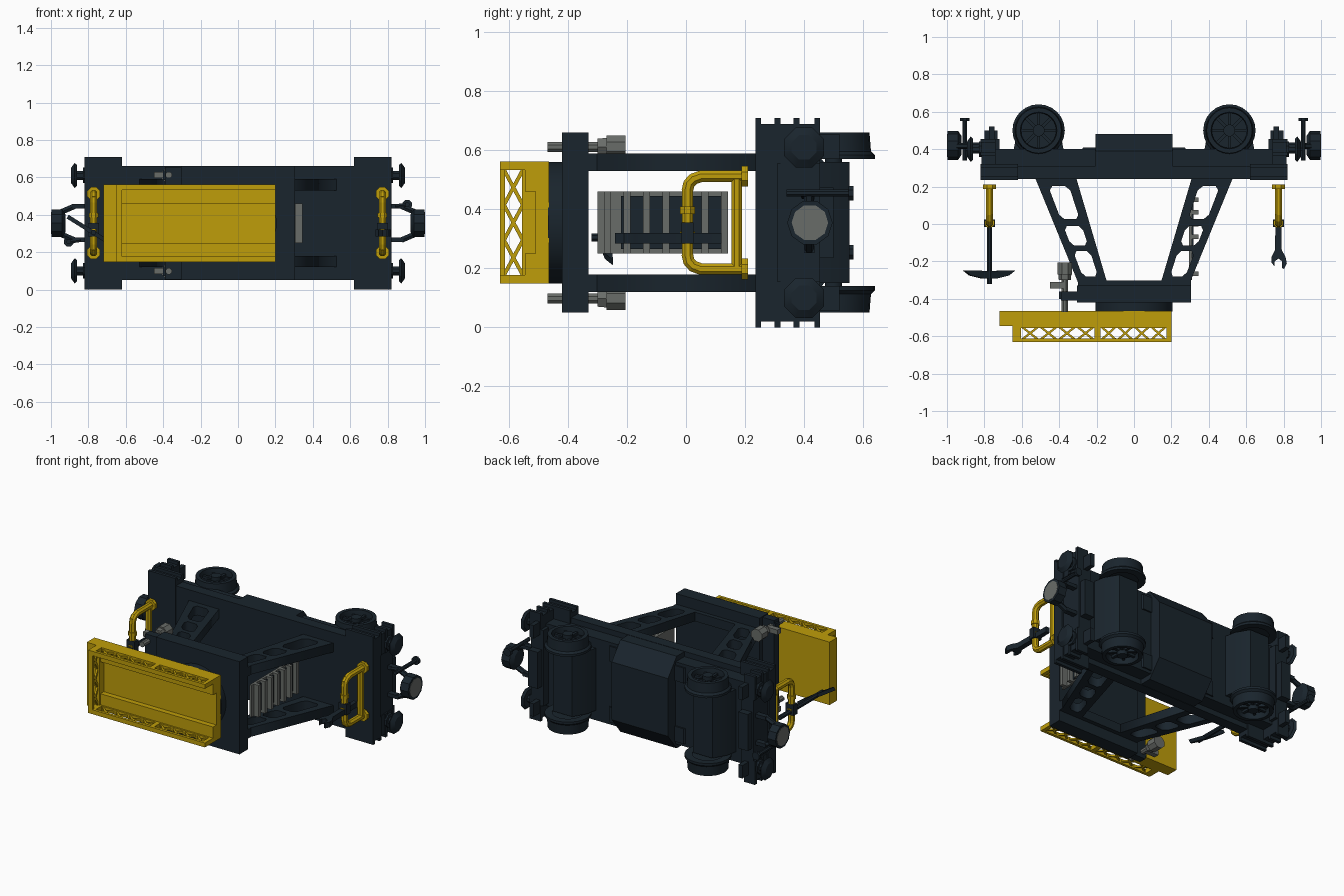
import bpy, bmesh, math
from mathutils import Matrix, Vector

if "Cube" in bpy.data.objects:
    bpy.data.objects.remove(bpy.data.objects["Cube"])

# Rail work wagon lying on its side frame: length = x, vehicle "up" = -y, width = z.
# All parts are modelled around z = 0 and lifted by CZ at the end.
CZ = 0.355
COL = {"dark": (0.010, 0.018, 0.026, 1), "yellow": (0.52, 0.34, 0.003, 1), "grey": (0.14, 0.15, 0.14, 1)}
MATS = {}
for k, c in COL.items():
    MATS[k] = bpy.data.materials.new(k + "_paint")
    MATS[k].diffuse_color = c
parts = {}


def bm_of(name, mat):
    return parts.setdefault(name, (bmesh.new(), mat))[0]


def box(name, x0, x1, y0, y1, z0, z1, mat="dark"):
    m = Matrix.Translation(((x0 + x1) / 2, (y0 + y1) / 2, (z0 + z1) / 2)) @ \
        Matrix.Diagonal((abs(x1 - x0), abs(y1 - y0), abs(z1 - z0), 1))
    bmesh.ops.create_cube(bm_of(name, mat), size=1, matrix=m)


def rod(name, p, q, r, n=8, r2=None, mat="dark"):
    p, q = Vector(p), Vector(q)
    d = q - p
    m = Matrix.Translation((p + q) / 2) @ d.to_track_quat('Z', 'Y').to_matrix().to_4x4() @ \
        Matrix.Rotation(math.pi / n, 4, 'Z')
    bmesh.ops.create_cone(bm_of(name, mat), cap_ends=True, segments=n, radius1=r,
                          radius2=r if r2 is None else r2, depth=d.length, matrix=m)


def prism(name, pts, off, mat="dark"):
    """Extrude a 3D polygon along the vector off."""
    bm = bm_of(name, mat)
    f = bm.faces.new([bm.verts.new(p) for p in pts])
    g = bmesh.ops.extrude_face_region(bm, geom=[f], use_keep_orig=True)["geom"]
    bmesh.ops.translate(bm, vec=off, verts=[v for v in g if isinstance(v, bmesh.types.BMVert)])


def lathe(name, prof, cx, cy, s, n=24, mat="dark"):
    """Closed (radius, z) profile turned about a z axis."""
    bm = bm_of(name, mat)
    rings = [[bm.verts.new((cx + r * math.cos(2 * math.pi * i / n), cy + r * math.sin(2 * math.pi * i / n), s * z))
              for i in range(n)] for r, z in prof]
    for a, b in zip(rings, rings[1:] + rings[:1]):
        for i in range(n):
            j = (i + 1) % n
            bm.faces.new((a[i], a[j], b[j], b[i]))


# ---- Underframe
box("main_frame", -.82, .82, .24, .31, -.305, .305)
box("main_frame", -.81, .81, .31, .40, -.27, .27)
prof = [(.28, .303), (.39, .303), (.48, .19), (.48, -.19), (.39, -.303), (.28, -.303)]
prism("center_tank", [(-.205, y, z) for y, z in prof], (.41, 0, 0))

for sx in (-1, 1):
    # Gussets beside the tank
    for z in (-.25, .15):
        prism("tank_gusset", [(sx * .2, .3, z), (sx * .36, .3, z), (sx * .27, .41, z), (sx * .2, .41, z)], (0, 0, .1))
    # Axle housing (octagonal prism) and axle
    pts = [(sx * .51 + dx, y, -.205) for dx, y in
           ((-.14, .36), (-.12, .47), (-.07, .555), (.07, .555), (.12, .47), (.14, .36))]
    prism("axle_housing", pts, (0, 0, .41))
    rod("axle", (sx * .51, .5, -.3), (sx * .51, .5, .3), .03, 12)
    # End beam with ribbed corner steps
    box("end_beam", sx * .62, sx * .82, .235, .31, -.335, .335)
    box("end_beam", sx * .72, sx * .81, .31, .455, -.25, .25)
    box("end_beam", sx * .73, sx * .80, .455, .50, -.12, .12)
    for s in (-1, 1):
        for x0, y in ((.62, .235), (.62, .30), (.74, .365), (.74, .435)):
            box("corner_step", sx * x0, sx * .82, y, y + .02, s * .2, s * .355)
        box("corner_step", sx * .74, sx * .815, .25, .455, s * .2, s * .335)
        box("rail_guard", sx * .745, sx * .775, .45, .52, s * .215, s * .30)
        # Flanged wheels with spokes
        lathe("wheel", [(.14, .215), (.14, .23), (.127, .242), (.122, .305), (.098, .305),
                        (.094, .285), (.094, .215)], sx * .51, .5, s)
        rod("wheel_web", (sx * .51, .5, s * .22), (sx * .51, .5, s * .265), .096, 24)
        rod("wheel_hub", (sx * .51, .5, s * .26), (sx * .51, .5, s * .305), .032, 12)
        for i in range(8):
            c, d = math.cos(i * math.pi / 4), math.sin(i * math.pi / 4)
            rod("wheel_spokes", (sx * .51 + .02 * c, .5 + .02 * d, s * .272),
                (sx * .51 + .097 * c, .5 + .097 * d, s * .272), .012, 4)
        # Buffers
        rod("buffer", (sx * .80, .40, s * .255), (sx * .83, .40, s * .255), .045, 8)
        rod("buffer", (sx * .82, .40, s * .255), (sx * .87, .40, s * .255), .026, 8)
        rod("buffer", (sx * .86, .40, s * .255), (sx * .873, .40, s * .255), .06, 8, .073)
        rod("buffer", (sx * .873, .40, s * .255), (sx * .892, .40, s * .255), .073, 8, .045)
        # Coupler yoke
        box("coupler_yoke", sx * .81, sx * .885, .40, .435, s * .078, s * .102)
        rod("coupler_yoke", (sx * .875, .417, s * .09), (sx * .945, .417, s * .06), .017, 6)
    # Coupler and release lever
    rod("coupler", (sx * .922, .42, 0), (sx * .94, .42, 0), .05, 10, .077)
    rod("coupler", (sx * .94, .42, 0), (sx * .998, .42, 0), .077, 10)
    rod("coupler_face", (sx * .99, .42, 0), (sx * 1.0, .42, 0), .062, 10, mat="grey")
    z = sx * .10
    rod("coupler_lever", (sx * .905, .34, z), (sx * .905, .56, z), .013, 8)
    rod("coupler_lever", (sx * .905, .55, z), (sx * .905, .568, z), .027, 8)
    rod("coupler_lever", (sx * .84, .40, z * .9), (sx * .905, .40, z), .012, 6)

# ---- Four slotted legs: filled 2D curves with holes
def leg_pt(u, v, sx):
    y = .25 - .59 * v
    xi, xo = .31 - .174 * v, .53 - .242 * v
    return (sx * (xi + (xo - xi) * u), y, 0)


def leg_hole(v0, v1, sx):
    c, a, b = .04, .24, .76
    return [leg_pt(u, v, sx) for u, v in ((a, v0 + c), (a + .1, v0), (b - .1, v0), (b, v0 + c),
                                          (b, v1 - c), (b - .1, v1), (a + .1, v1), (a, v1 - c))]


for s, side in ((-1, "lower"), (1, "upper")):
    cu = bpy.data.curves.new(side + "_legs", 'CURVE')
    cu.dimensions, cu.fill_mode, cu.extrude = '2D', 'BOTH', .03
    for sx in (-1, 1):
        loops = [[leg_pt(u, v, sx) for u, v in ((0, 0), (1, 0), (1, 1), (0, 1))]]
        loops += [leg_hole(a, b, sx) for a, b in ((.08, .38), (.44, .62), (.67, .90))]
        for lp in loops:
            sp = cu.splines.new('POLY')
            sp.points.add(len(lp) - 1)
            for p, co in zip(sp.points, lp):
                p.co = (*co, 1)
            sp.use_cyclic_u = True
    ob = bpy.data.objects.new(side + "_legs", cu)
    ob.location.z = CZ + s * .205
    bpy.context.collection.objects.link(ob)
    bpy.ops.object.select_all(action='DESELECT')
    ob.select_set(True)
    bpy.context.view_layer.objects.active = ob
    bpy.ops.object.convert(target='MESH')
    bpy.context.object.data.materials.append(MATS["dark"])

# ---- Upper deck and turntable
box("upper_deck", -.305, .305, -.42, -.33, -.305, .305)
for s in (-1, 1):
    box("deck_rib", -.30, .305, -.335, -.302, s * .175, s * .235)
box("deck_bracket", -.39, -.30, -.41, -.36, -.30, .30)
rod("turntable", (0, -.41, 0), (0, -.467, 0), .207, 40)

# ---- Ladder panel with slats
box("ladder_panel", .295, .31, -.30, .13, -.105, .105, "grey")
box("ladder_inset", .305, .318, -.22, .125, -.09, .09)
for i in range(7):
    y = .13 - i * .066
    box("ladder_slats", .305, .345, y - .012, y + .012, -.105, .105, "grey")

# ---- Work basket
Y = "yellow"
box("basket_floor", -.72, .2, -.51, -.465, -.207, .207, Y)
box("basket_end", -.72, -.62, -.545, -.505, -.207, .207, Y)
for s in (-1, 1):
    box("basket_bench", -.65, .2, -.545, -.505, s * .105, s * .207, Y)
    box("basket_rail", -.65, .2, -.63, -.612, s * .178, s * .207, Y)
    box("basket_rail", -.65, .2, -.556, -.54, s * .178, s * .207, Y)
    for a, b in ((-.65, -.605), (-.21, -.18), (.175, .2)):
        box("basket_rail", a, b, -.63, -.54, s * .178, s * .207, Y)
    for a, b in ((-.605, -.21), (-.18, .175)):
        for i in range(4):
            p, q = a + (b - a) * i / 4, a + (b - a) * (i + 1) / 4
            for ya, yb in ((-.615, -.553), (-.553, -.615)):
                rod("basket_lattice", (p + .01, ya, s * .192), (q - .01, yb, s * .192), .008, 4, mat=Y)
box("basket_rail", -.65, -.62, -.63, -.614, -.18, .18, Y)
box("basket_rail", -.65, -.62, -.556, -.54, -.18, .18, Y)
for i in range(3):
    p = -.178 + i * .119
    for ya, yb in ((-.617, -.553), (-.553, -.617)):
        rod("basket_lattice", (-.635, ya, p), (-.635, yb, p + .119), .009, 4, mat=Y)

# ---- Grab rails (swept pipe, one per end)
for sx in (-1, 1):
    x = sx * .772
    half = [(.2, .157), (.05, .157), (.025, .148), (.01, .132), (.005, .11)]
    path = half + [(y, -z) for y, z in reversed(half)]
    for (ya, za), (yb, zb) in zip(path, path[1:]):
        d = Vector((0, yb - ya, zb - za)).normalized() * .004
        rod("grab_rail", Vector((x, ya, za)) - d, Vector((x, yb, zb)) + d, .021, 8, mat=Y)
    rod("grab_rail", (x, .172, -.157), (x, .172, .157), .02, 8, mat=Y)
    for s in (-1, 1):
        rod("grab_rail_foot", (x, .188, s * .157), (x, .21, s * .157), .038, 8, mat=Y)
        rod("grab_rail_collar", (x, .005, s * .03), (x, .005, s * .055), .027, 8, mat=Y)
    box("tool_clip", x - .03, x + .03, -.015, .025, -.07, .0)

# ---- Pickaxe
rod("pick_handle", (-.772, .13, -.05), (-.772, -.32, -.05), .015, 8)
ang = math.radians(32)
shape = [(-.16, -.248), (-.05, -.25), (.05, -.25), (.16, -.248), (.12, -.275), (.04, -.292), (-.04, -.292), (-.12, -.275)]
w = Vector((math.sin(ang), 0, math.cos(ang))) * .022
prism("pick_head", [Vector((-.775 + u * math.cos(ang), y, -.05 - u * math.sin(ang))) - w / 2 for u, y in shape], w)

# ---- Spanner
shape = [(-.014, .12), (.014, .12), (.018, -.14), (.038, -.175), (.045, -.21), (.03, -.24), (.02, -.235),
         (.02, -.2), (0, -.185), (-.02, -.2), (-.022, -.225), (-.038, -.205), (-.036, -.175), (-.018, -.14)]
prism("spanner", [(.772 + a, b, -.07) for a, b in shape], (0, 0, .035))

# ---- Work lamps beside the deck
for s in (-1, 1):
    z = s * .257
    rod("lamp_post", (-.37, -.47, z), (-.37, -.29, z), .018, 8, mat="grey")
    rod("lamp_head", (-.37, -.30, z), (-.37, -.26, z), .032, 6, .036, mat="grey")
    rod("lamp_head", (-.37, -.27, z), (-.37, -.205, z), .042, 8, mat="grey")
    box("lamp_arm", -.45, -.37, -.345, -.31, z - .016, z + .016, "grey")
    box("lamp_clamp", -.40, -.30, -.40, -.36, z - .025, z + .025)

# ---- Turn the collected parts into objects
bpy.ops.object.select_all(action='DESELECT')
for name, (bm, mat) in parts.items():
    bmesh.ops.recalc_face_normals(bm, faces=bm.faces)
    me = bpy.data.meshes.new(name)
    bm.to_mesh(me)
    bm.free()
    me.materials.append(MATS[mat])
    ob = bpy.data.objects.new(name, me)
    ob.location.z = CZ
    bpy.context.collection.objects.link(ob)
    ob.select_set(True)
    bpy.context.view_layer.objects.active = ob
bpy.ops.object.shade_smooth_by_angle(angle=math.radians(32))

for m in bpy.data.materials:
    if m.users and not m.is_grease_pencil:
        m.use_nodes = True
        m.node_tree.nodes["Principled BSDF"].inputs["Base Color"].default_value = m.diffuse_color
